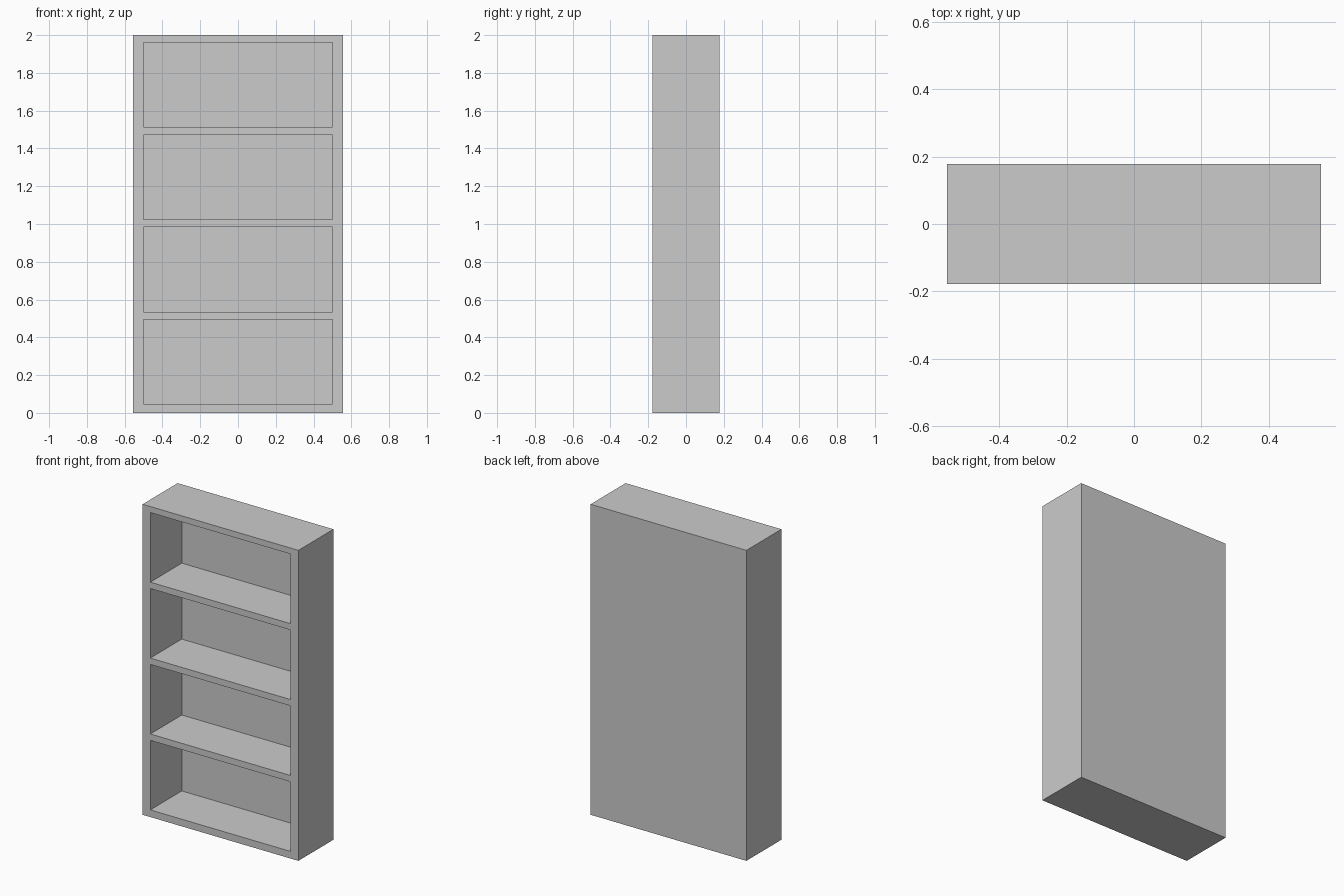
import bpy

cube = bpy.data.objects.get("Cube")
if cube:
    bpy.data.objects.remove(cube, do_unlink=True)

# Overall sizes
WIDTH, DEPTH, HEIGHT = 1.11, 0.356, 2.0
SIDE, BACK = 0.055, 0.036
BASE, SHELF, PITCH, BAYS = 0.046, 0.041, 0.489, 4
OPENING = PITCH - SHELF
inner_width = WIDTH - 2 * SIDE

grey = bpy.data.materials.new("plain_grey")
grey.use_nodes = True
colour = (0.6, 0.6, 0.6, 1)
grey.diffuse_color = colour
grey.node_tree.nodes["Principled BSDF"].inputs["Base Color"].default_value = colour


def box(name, size, centre):
    bpy.ops.mesh.primitive_cube_add(size=1, location=centre)
    obj = bpy.context.object
    obj.name = name
    obj.scale = size
    bpy.ops.object.transform_apply(location=False, rotation=False, scale=True)
    return obj


# Solid case with one pocket cut from the front for each bay
case = box("bookcase", (WIDTH, DEPTH, HEIGHT), (0, 0, HEIGHT / 2))
case.data.materials.append(grey)

for i in range(BAYS):
    z = BASE + i * PITCH + OPENING / 2
    cutter = box(f"bay_cutter_{i + 1}", (inner_width, DEPTH, OPENING), (0, -BACK, z))
    cutter.data.materials.append(grey)
    cutter.hide_render = True
    cut = case.modifiers.new(f"bay_{i + 1}", "BOOLEAN")
    cut.operation = "DIFFERENCE"
    cut.solver = "EXACT"
    cut.object = cutter

# Make the cuts permanent and drop the cutters
bpy.context.view_layer.objects.active = case
for mod in list(case.modifiers):
    cutter = mod.object
    bpy.ops.object.modifier_apply(modifier=mod.name)
    bpy.data.objects.remove(cutter, do_unlink=True)
